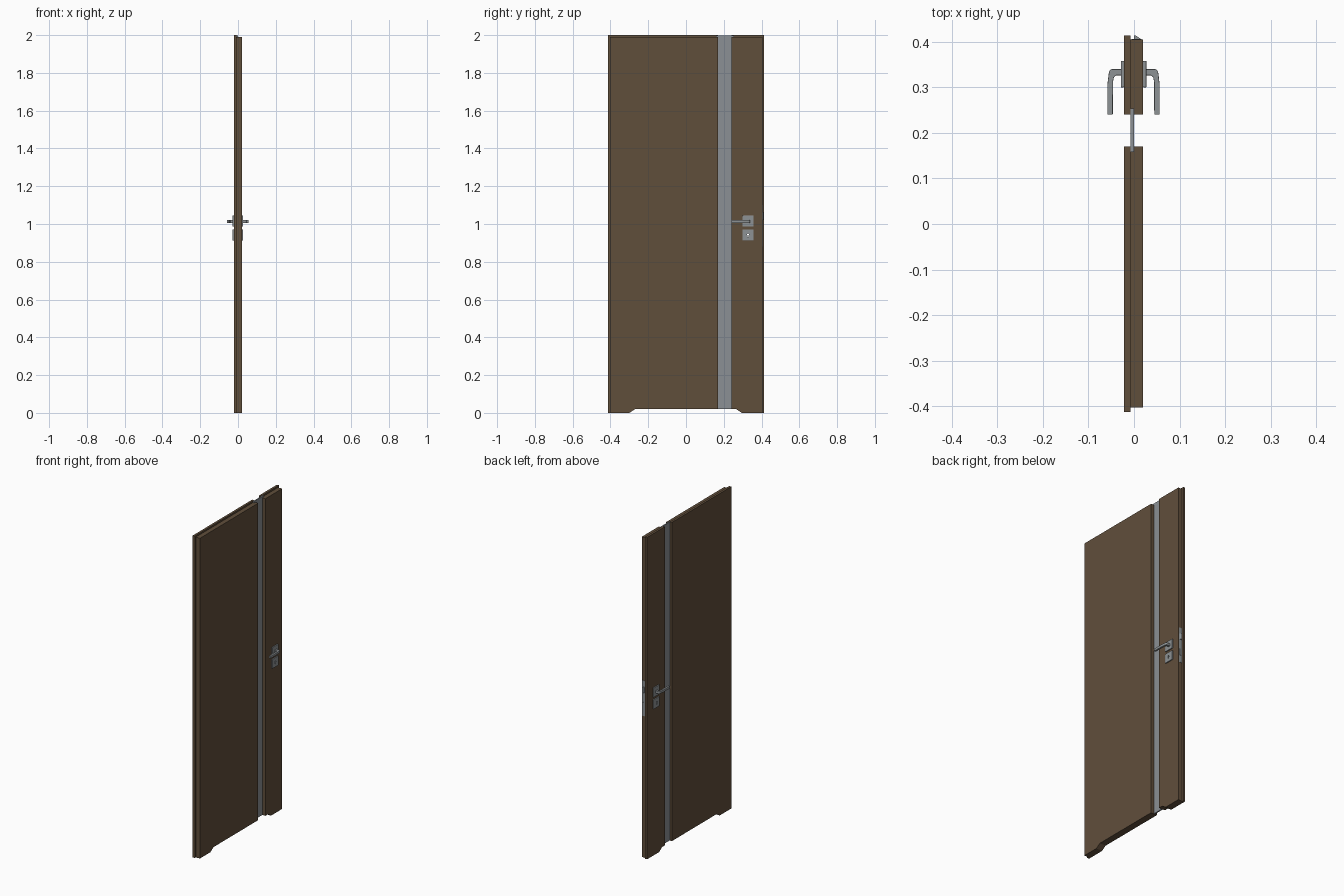
import bpy, bmesh, math

if "Cube" in bpy.data.objects:
    bpy.data.objects.remove(bpy.data.objects["Cube"])


def material(name, rgb):
    m = bpy.data.materials.new(name)
    m.diffuse_color = (*rgb, 1)
    m.use_nodes = True
    m.node_tree.nodes["Principled BSDF"].inputs["Base Color"].default_value = m.diffuse_color
    return m


BROWN = material("brown wood", (0.118, 0.077, 0.044))
METAL = material("satin metal", (0.27, 0.29, 0.30))
GLASS = material("grey glass", (0.26, 0.28, 0.30))


def prism(name, pts, axis, lo, hi, mat, bevel=0.0):
    """Extrude a profile: axis 'x' takes (y, z) points, axis 'z' takes (x, y) points."""
    place = (lambda p, t: (t, p[0], p[1])) if axis == 'x' else (lambda p, t: (p[0], p[1], t))
    bm = bmesh.new()
    a = [bm.verts.new(place(p, lo)) for p in pts]
    b = [bm.verts.new(place(p, hi)) for p in pts]
    bm.faces.new(a)
    bm.faces.new(b)
    n = len(pts)
    for i in range(n):
        j = (i + 1) % n
        bm.faces.new((a[i], a[j], b[j], b[i]))
    bmesh.ops.recalc_face_normals(bm, faces=bm.faces)
    me = bpy.data.meshes.new(name)
    bm.to_mesh(me)
    bm.free()
    ob = bpy.data.objects.new(name, me)
    bpy.context.collection.objects.link(ob)
    if mat:
        me.materials.append(mat)
    if bevel:
        mod = ob.modifiers.new("bevel", 'BEVEL')
        mod.width, mod.segments = bevel, 2
    return ob


def rect(a0, b0, a1, b1):
    return [(a0, b0), (a1, b0), (a1, b1), (a0, b1)]


# keyhole cutter: round top with a narrow slot below
KY, KZ = 0.328, 0.945
hole = [(KY - 0.002, KZ - 0.014), (KY + 0.002, KZ - 0.014)]
hole += [(KY + 0.005 * math.cos(math.radians(t)), KZ + 0.005 * math.sin(math.radians(t)))
         for t in range(-60, 241, 30)]
cutter = prism("keyhole_cutter", hole, 'x', -0.1, 0.1, None)
cutter.hide_render = True
cutter.hide_viewport = True


def cut_keyhole(ob):
    mod = ob.modifiers.new("keyhole", 'BOOLEAN')
    mod.operation, mod.solver, mod.object = 'DIFFERENCE', 'EXACT', cutter


# door leaves: rear skin is larger, front skin is rebated on the outer sides and the top
LIFT = 0.02
for layer, x0, x1, edge0, edge1, top in (("rear", -0.022, -0.008, -0.413, 0.414, 2.0),
                                         ("front", -0.008, 0.020, -0.403, 0.405, 1.99)):
    prism(layer + "_wide_leaf",
          [(edge0, 0), (-0.30, 0), (-0.27, LIFT), (0.17, LIFT), (0.17, top), (edge0, top)],
          'x', x0, x1, BROWN)
    narrow = prism(layer + "_narrow_leaf",
                   [(0.24, LIFT), (0.265, LIFT), (0.295, 0), (edge1, 0), (edge1, top), (0.24, top)],
                   'x', x0, x1, BROWN)
    cut_keyhole(narrow)

# glass strip let into both leaves
prism("glass_strip", rect(0.158, LIFT + 0.0005, 0.253, 1.999), 'x', -0.0075, 0.0, GLASS)

# lock plate, latch and deadbolt on the closing edge
prism("lock_plate", rect(-0.006, 0.404, 0.017, 0.4065), 'z', 0.88, 1.10, METAL)
prism("latch", [(0, 0.404), (0.014, 0.404), (0.014, 0.407), (0.003, 0.414), (0, 0.414)],
      'z', 1.025, 1.06, METAL)
prism("deadbolt", rect(0.0, 0.404, 0.012, 0.4078), 'z', 0.925, 0.965, METAL)

# handle sets mirrored on both faces
lever = [(0.024, 0.340), (0.047, 0.340), (0.0515, 0.337), (0.0535, 0.330), (0.0565, 0.305),
         (0.0565, 0.240), (0.0445, 0.240), (0.0440, 0.312), (0.0425, 0.321), (0.038, 0.326),
         (0.024, 0.326)]
for side, s in (("front", 1), ("rear", -1)):
    mx = lambda x: x if s > 0 else -0.002 - x
    lo, hi = sorted((mx(0.020), mx(0.027)))
    prism(side + "_handle_rose", rect(0.300, 0.986, 0.358, 1.044), 'x', lo, hi, METAL, 0.001)
    key = prism(side + "_key_plate", rect(0.300, 0.913, 0.358, 0.971), 'x', lo, hi, METAL, 0.001)
    cut_keyhole(key)
    prism(side + "_lever", [(mx(x), y) for x, y in lever], 'z', 1.006, 1.021, METAL, 0.0015)
